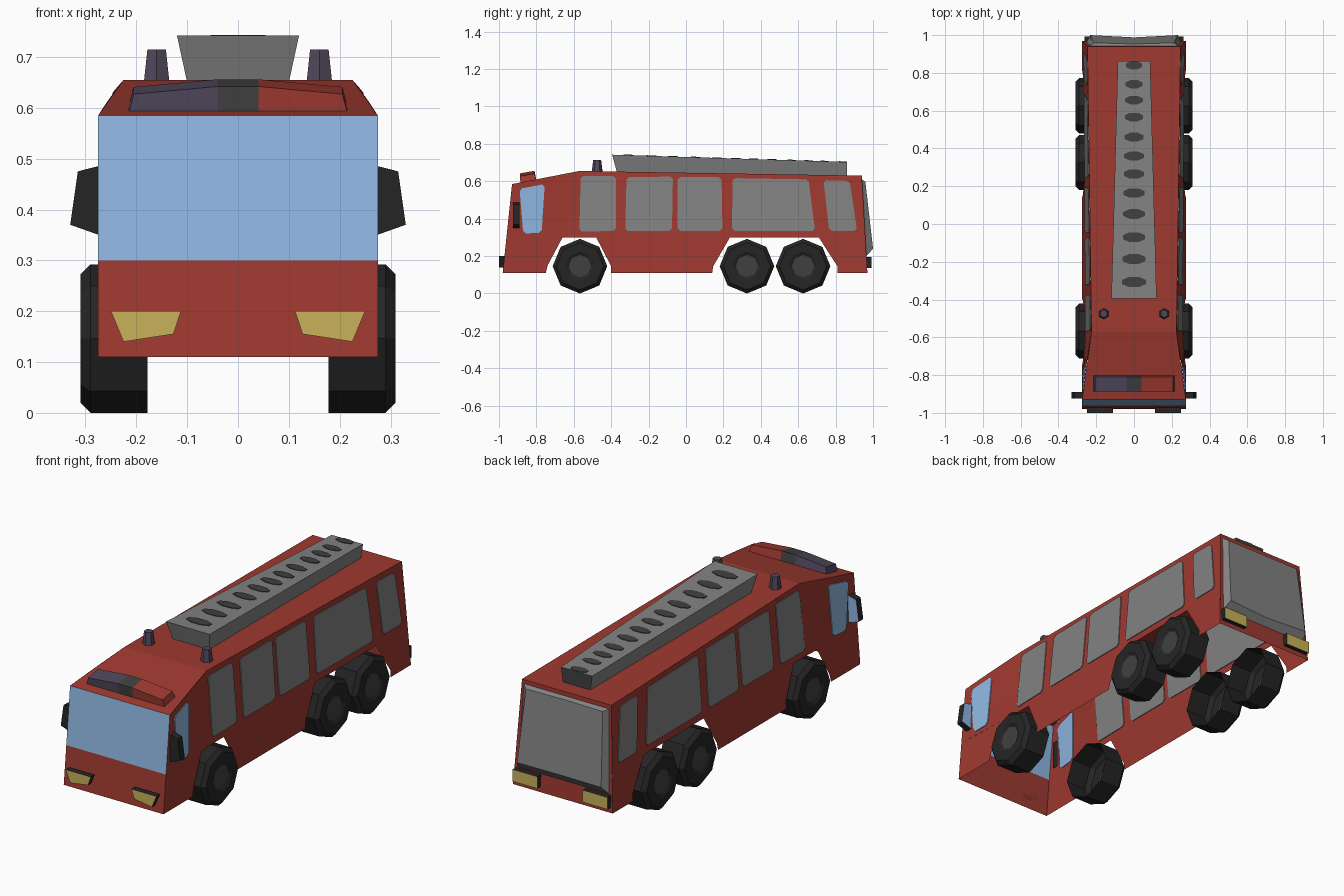
import bpy, bmesh, math
from mathutils import Vector

if "Cube" in bpy.data.objects:
    bpy.data.objects.remove(bpy.data.objects["Cube"])


def material(name, r, g, b):
    m = bpy.data.materials.new(name)
    lin = [((c / 255 + 0.055) / 1.055) ** 2.4 for c in (r, g, b)]
    m.diffuse_color = (*lin, 1)
    m.use_nodes = True
    m.node_tree.nodes["Principled BSDF"].inputs["Base Color"].default_value = m.diffuse_color
    return m


RED = material("red paint", 158, 57, 48)
BLUE = material("blue glass", 143, 183, 226)
GREY = material("grey panel", 130, 130, 130)
BLACK = material("black rubber", 37, 37, 37)
HUB = material("dark grey hub", 64, 64, 64)
YELLOW = material("yellow lamp", 200, 178, 90)
PURPLE = material("purple lamp", 80, 71, 92)


def finish(name, bm, mats):
    me = bpy.data.meshes.new(name)
    bm.to_mesh(me)
    bm.free()
    for m in mats:
        me.materials.append(m)
    ob = bpy.data.objects.new(name, me)
    bpy.context.collection.objects.link(ob)
    return ob


def loft(name, rings, mat, start=None, end=None, open_start=False):
    """Skin a list of point rings; the end caps may have their own colour."""
    mats = [mat, start or mat, end or mat]
    bm = bmesh.new()
    vs = [[bm.verts.new(p) for p in ring] for ring in rings]
    n = len(vs[0])
    for a, b in zip(vs, vs[1:]):
        for i in range(n):
            j = (i + 1) % n
            bm.faces.new((a[i], a[j], b[j], b[i]))
    if not open_start:
        bm.faces.new(vs[0]).material_index = 1
    bm.faces.new(vs[-1]).material_index = 2
    bmesh.ops.recalc_face_normals(bm, faces=bm.faces[:])
    return finish(name, bm, mats)


def side_x(y, z):
    """Half width of the body: upright at the nose, leaning in behind it."""
    if y < -0.57:
        inset = 0.05 * max(0, (y + 0.93) / 0.36)
    else:
        inset = 0.05 - 0.02 * (y + 0.57) / 1.51
    return 0.275 - inset * (z - 0.11) / 0.545


def front_y(z):
    return -0.98 + 0.05 * (z - 0.11) / 0.475


def rear_y(z):
    return 0.97 - 0.03 * (z - 0.11) / 0.52


# Body shell, open underneath
bm = bmesh.new()


def face(pts, idx=0):
    f = bm.faces.new([bm.verts.new(p) for p in pts])
    f.material_index = idx
    f.normal_update()
    if f.normal.dot(f.calc_center_median() - Vector((0, 0, 0.38))) < 0:
        f.normal_flip()


def side_face(pts, s):
    face([(s * side_x(y, z), y, z) for y, z in pts])


skirts = [
    [(-0.98, 0.11), (-0.75, 0.11), (-0.74, 0.15), (-0.66, 0.30), (front_y(0.3), 0.30)],
    [(-0.40, 0.11), (0.14, 0.11), (0.145, 0.145), (0.235, 0.30), (-0.48, 0.30), (-0.40, 0.145)],
    [(0.81, 0.11), (0.97, 0.11), (rear_y(0.3), 0.30), (0.71, 0.30), (0.81, 0.145)],
]
uppers = [
    [(front_y(0.3), 0.30), (-0.57, 0.30), (-0.57, 0.655), (-0.93, 0.585)],
    [(-0.57, 0.30), (rear_y(0.3), 0.30), (0.94, 0.63), (-0.57, 0.655)],
]
for s in (-1, 1):
    for sk in skirts:
        side_face(sk, s)
    for quad in uppers:
        a, b, c, d = map(Vector, quad)

        def at(u, v):
            return a.lerp(b, u).lerp(d.lerp(c, u), v)
        for i in range(6):
            for j in range(3):
                u, v, u2, v2 = i / 6, j / 3, (i + 1) / 6, (j + 1) / 3
                side_face([at(u, v), at(u2, v), at(u2, v2), at(u, v2)], s)

# Front, windscreen, sloping cab roof, main roof and tail across the width
profile = [(-0.98, 0.11), (front_y(0.3), 0.30), (-0.93, 0.585),
           (-0.57, 0.655), (0.94, 0.63), (0.97, 0.11)]
for k, ((y0, z0), (y1, z1)) in enumerate(zip(profile, profile[1:])):
    x0, x1 = side_x(y0, z0), side_x(y1, z1)
    face([(-x0, y0, z0), (x0, y0, z0), (x1, y1, z1), (-x1, y1, z1)], int(k == 1))
bmesh.ops.remove_doubles(bm, verts=bm.verts[:], dist=0.0005)
finish("body", bm, [RED, BLUE])


def cut_corners(pts, d=0.014):
    out = []
    for i, p in enumerate(pts):
        p = Vector(p)
        for q in (pts[i - 1], pts[(i + 1) % len(pts)]):
            out.append(p + (Vector(q) - p).normalized() * d)
    return out


# Side windows as thin plates, seen from inside and outside
windows = [
    ("cab_window", BLUE, [(-0.89, 0.56), (-0.87, 0.32), (-0.772, 0.325), (-0.755, 0.585)]),
    ("locker_1", GREY, [(-0.57, 0.33), (-0.375, 0.335), (-0.375, 0.628), (-0.563, 0.628)]),
    ("locker_2", GREY, [(-0.325, 0.333), (-0.075, 0.335), (-0.07, 0.625), (-0.318, 0.622)]),
    ("locker_3", GREY, [(-0.045, 0.335), (0.195, 0.335), (0.19, 0.622), (-0.045, 0.622)]),
    ("locker_4", GREY, [(0.245, 0.335), (0.69, 0.335), (0.655, 0.61), (0.25, 0.617)]),
    ("locker_5", GREY, [(0.765, 0.335), (0.915, 0.335), (0.875, 0.602), (0.735, 0.606)]),
]
for s, tag in ((-1, "left"), (1, "right")):
    for name, mat, pts in windows:
        pts = cut_corners(pts)
        loft(f"{name}_{tag}", [[(s * (side_x(y, z) + o), y, z) for y, z in pts]
                               for o in (-0.004, 0.004)], mat)

    # Wheels: eight-sided, open on the inner side
    tyre = [(0.178, 0.146), (0.29, 0.146), (0.31, 0.126), (0.31, 0.078), (0.302, 0.06)]
    for k, yc in enumerate((-0.567, 0.326, 0.626)):
        rings = [[(s * x, yc + r * math.sin(i * math.pi / 4),
                   0.146 + r * math.cos(i * math.pi / 4)) for i in range(8)]
                 for x, r in tyre]
        loft(f"wheel_{k + 1}_{tag}", rings, BLACK, end=HUB, open_start=True)

    # Head lamps and tail lamps
    head = [(0.25, 0.20), (0.225, 0.14), (0.127, 0.155), (0.112, 0.20)]
    loft(f"head_lamp_{tag}", [[(s * x, front_y(z), z) for x, z in head],
                              [(s * x, -1.0, z) for x, z in head]], BLACK, end=YELLOW)
    tail = [(0.125, 0.135), (0.262, 0.135), (0.262, 0.195), (0.125, 0.195)]
    loft(f"tail_lamp_{tag}", [[(s * x, rear_y(z), z) for x, z in tail],
                              [(s * x, 0.992, z) for x, z in tail]], BLACK, end=YELLOW)

    # Door mirror with glass facing backwards
    mirror = [(0.268, 0.487), (0.315, 0.475), (0.33, 0.37), (0.268, 0.348)]
    loft(f"door_mirror_{tag}", [[(s * x, y, z) for x, z in mirror]
                                for y in (-0.925, -0.89)], BLACK, end=BLUE)

    # Six-sided roof beacon
    loft(f"beacon_{tag}", [[(s * 0.16 + r * math.sin(i * math.pi / 3),
                             -0.475 + r * math.cos(i * math.pi / 3), z) for i in range(6)]
                           for r, z in ((0.029, 0.65), (0.021, 0.715))], PURPLE)


# Light bar over the windscreen, lower towards its ends
def bar_ring(x, drop):
    xt = x * (1 - 3 * drop)
    return [(x, -0.885, 0.59), (xt, -0.888, 0.642 - drop),
            (xt, -0.81, 0.656 - drop), (x, -0.80, 0.605)]


loft("light_bar_left", [bar_ring(-0.215, 0.015), bar_ring(-0.04, 0)], PURPLE)
loft("light_bar_centre", [bar_ring(-0.04, 0), bar_ring(0.04, 0)], HUB)
loft("light_bar_right", [bar_ring(0.04, 0), bar_ring(0.215, 0.015)], RED)

# Ladder on the roof, tapering to the rear
loft("ladder", [
    [(-0.10, -0.37, 0.65), (0.10, -0.37, 0.65), (0.12, -0.395, 0.742), (-0.12, -0.395, 0.742)],
    [(-0.075, 0.862, 0.63), (0.075, 0.862, 0.63), (0.086, 0.862, 0.703), (-0.086, 0.862, 0.703)],
], GREY, end=HUB)

# Dark gaps between the rungs
gaps = (-0.307, -0.185, -0.07, 0.053, 0.164, 0.265, 0.36, 0.46, 0.566, 0.656, 0.74, 0.84)
for k, yc in enumerate(gaps):
    w, h = 0.068 - 0.021 * k / 11, 0.029 - 0.006 * k / 11
    outline = [(w * math.cos(a), yc + h * math.sin(a))
               for a in (math.pi * (i + 0.5) / 4 for i in range(8))]
    loft(f"rung_gap_{k + 1}", [[(x, y, 0.742 - 0.0311 * (y + 0.395) + o) for x, y in outline]
                               for o in (-0.002, 0.003)], HUB)

# Raised shutter on the tail, slightly hollow along the middle
base = [(-0.25, 0.20), (0, 0.20), (0.25, 0.20), (0.235, 0.61), (0, 0.61), (-0.235, 0.61)]
raised = [(-0.232, 1.0, 0.24), (0, 0.988, 0.235), (0.232, 1.0, 0.24),
          (0.212, 0.959, 0.597), (0, 0.953, 0.597), (-0.212, 0.959, 0.597)]
loft("rear_shutter", [[(x, rear_y(z), z) for x, z in base], raised], GREY)
